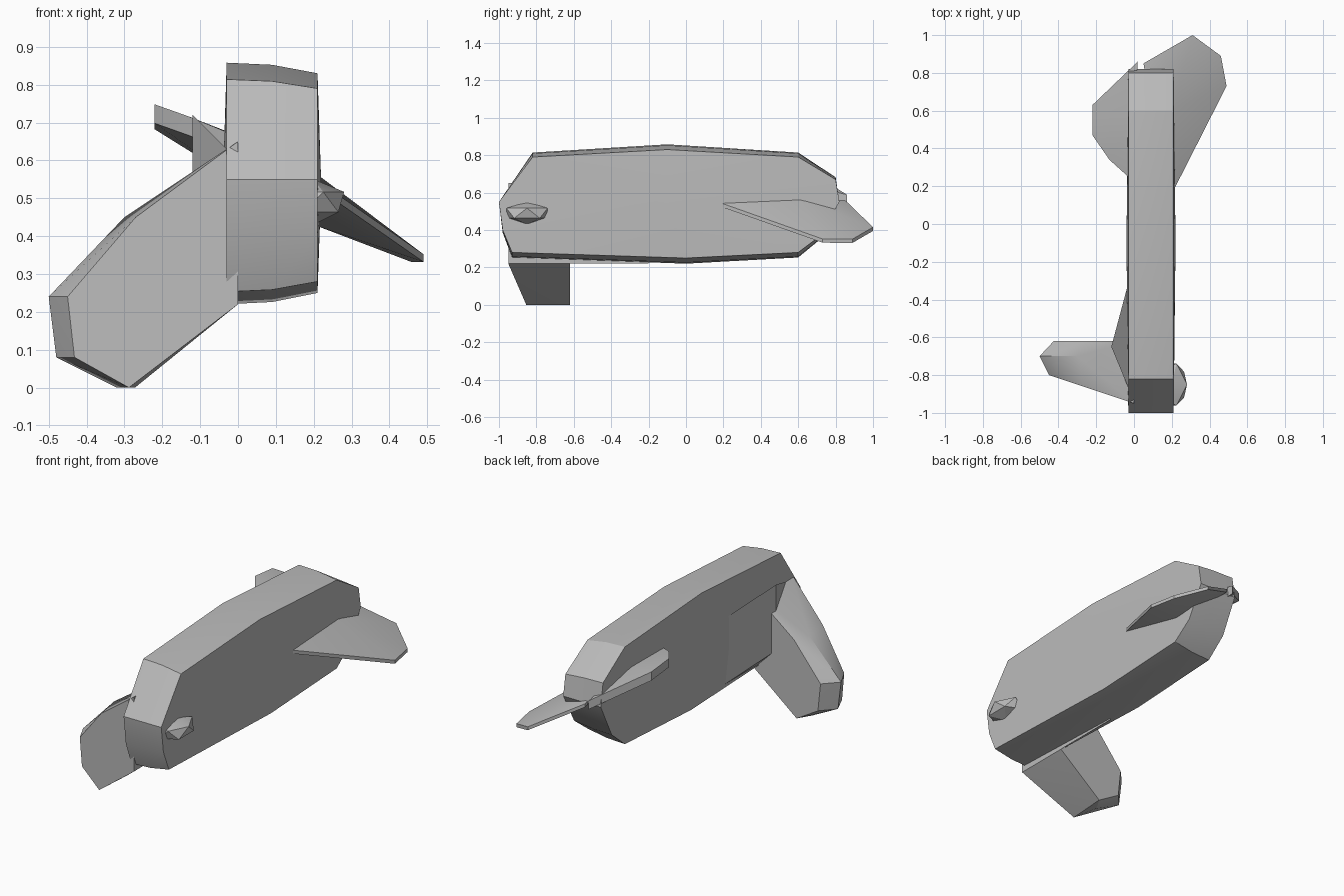
import bpy
import bmesh
from math import radians
from mathutils import Matrix

cube = bpy.data.objects.get("Cube")
if cube:
    bpy.data.objects.remove(cube, do_unlink=True)

GREY = (0.5, 0.5, 0.5, 1)
grey = bpy.data.materials.new("plain grey")
grey.use_nodes = True
grey.diffuse_color = GREY
grey.node_tree.nodes["Principled BSDF"].inputs["Base Color"].default_value = GREY


def finish(bm, name):
    """Turn a finished bmesh into a smooth object with sharp creases."""
    bmesh.ops.recalc_face_normals(bm, faces=bm.faces)
    mesh = bpy.data.meshes.new(name)
    bm.to_mesh(mesh)
    bm.free()
    mesh.materials.append(grey)
    part = bpy.data.objects.new(name, mesh)
    bpy.context.collection.objects.link(part)
    bpy.ops.object.select_all(action='DESELECT')
    bpy.context.view_layer.objects.active = part
    part.select_set(True)
    bpy.ops.object.shade_smooth_by_angle(angle=radians(25))


def hull(name, points):
    """Faceted solid wrapped around its corner points."""
    bm = bmesh.new()
    for point in points:
        bm.verts.new(point)
    bmesh.ops.convex_hull(bm, input=bm.verts)
    bmesh.ops.delete(bm, geom=[v for v in bm.verts if not v.link_faces], context='VERTS')
    finish(bm, name)


# Long narrow body: one side profile repeated across the width,
# taller in the middle and deepest on the right flank
profile = [(-1, .55), (-.82, .79), (-.1, .83), (.6, .79), (.8, .67), (.82, .55),
           (.72, .37), (.6, .28), (0, .25), (-.93, .28), (-.98, .4)]
eye_line = .55
bm = bmesh.new()
layers = []
for x, stretch in ((-.03, 1.1), (.09, 1.08), (.21, 1)):
    layers.append([bm.verts.new((x, y, eye_line + (z - eye_line) * stretch))
                   for y, z in profile])
for near, far in zip(layers, layers[1:]):
    for i in range(len(profile)):
        bm.faces.new((near[i - 1], near[i], far[i], far[i - 1]))
flanks = [bm.faces.new(layers[0]), bm.faces.new(layers[-1])]
bmesh.ops.recalc_face_normals(bm, faces=bm.faces)
bmesh.ops.poke(bm, faces=flanks, offset=.01)
finish(bm, "body")

# Broad forelimb: a front outline whose front and back faces are drawn in,
# with the front face sloping back toward the tip
outline = [(0, .65), (-.3, .45), (-.5, .24), (-.48, .08), (-.32, 0), (0, .22)]
limb = []
for x, z in outline:
    limb.append((x * .9, -.95 - x * .3, z))
    limb.append((x, -.7, z))
    limb.append((x * .85, -.62, z))
hull("right_forelimb", limb)

# Shoulder web that blends the forelimb into the flank
web = [(0, -.94), (-.12, -.65), (-.08, -.53), (0, -.2)]
hull("right_shoulder", [(x, y, z - x) for x, y in web for z in (.22, .6)])

# Short rounded stub on the opposite flank
bm = bmesh.new()
bmesh.ops.create_icosphere(bm, subdivisions=1, radius=1)
bm.transform(Matrix.Translation((.2, -.85, .49)) @ Matrix.Diagonal((.09, .13, .06, 1)))
finish(bm, "left_stub")


def tail_fin(name, corners, root, thin, thick):
    """Thin blade on the tilted tail plane, thickened at its root."""
    points = []
    for corner in corners + [root]:
        x, y = corner
        z = .66 - x / 2 - y / 10
        half = thick if corner == root else thin
        points += [(x, y, z + half), (x, y, z - half)]
    hull(name, points)


# Tail fins: the left one droops and the right one rises
tail_fin("left_tail_fin", [(.18, .12), (.28, .45), (.49, .73), (.46, .89),
                           (.31, 1), (.05, .85)], (.2, .6), .01, .07)
tail_fin("right_tail_fin", [(-.03, .25), (-.13, .34), (-.22, .47), (-.22, .63),
                            (.02, .86)], (0, .55), .025, .06)
